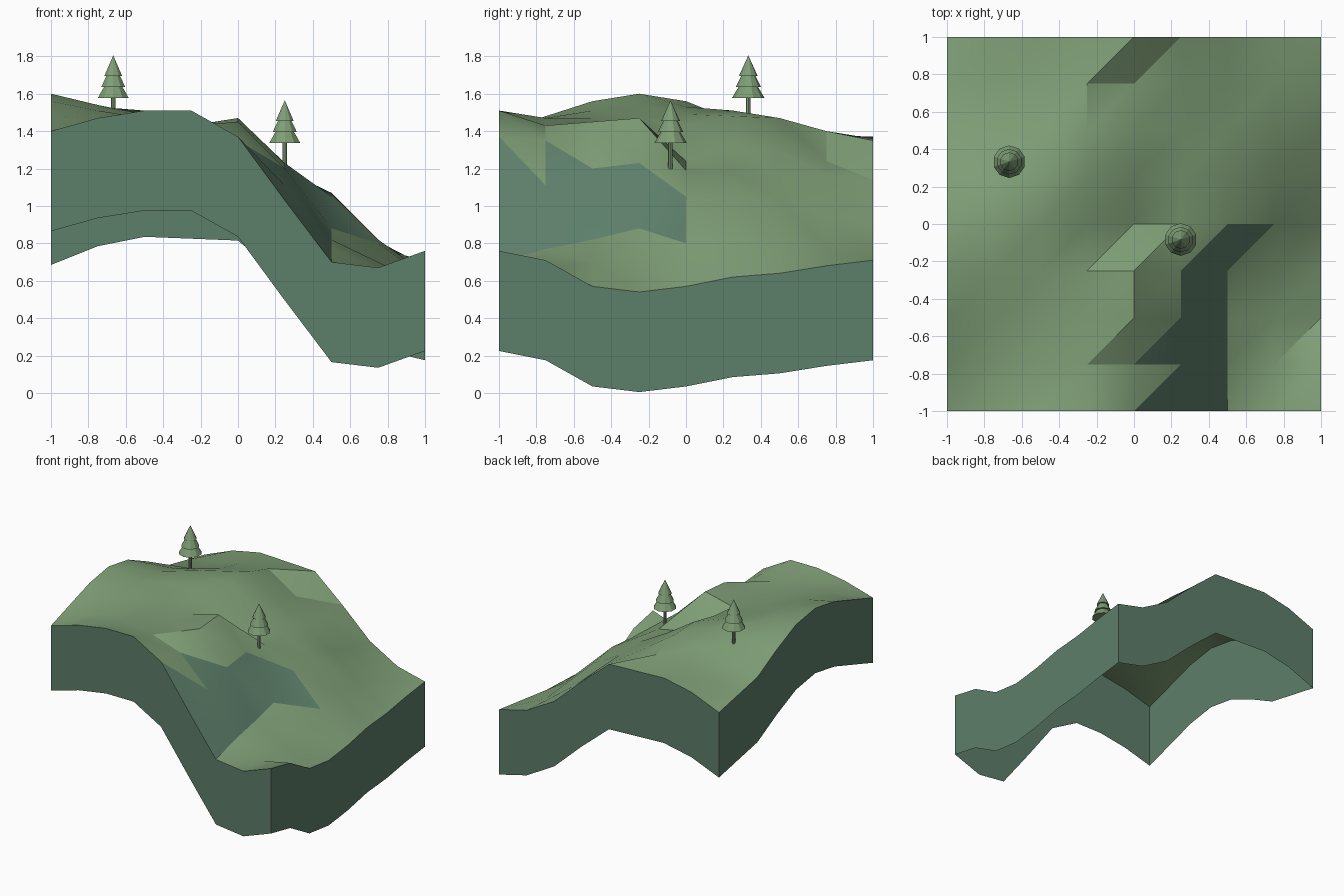
import bpy
import bmesh
import math

if "Cube" in bpy.data.objects:
    bpy.data.objects.remove(bpy.data.objects["Cube"])


def material(name, colour):
    mat = bpy.data.materials.new(name)
    mat.use_nodes = True
    mat.diffuse_color = (*colour, 1)
    mat.node_tree.nodes["Principled BSDF"].inputs["Base Color"].default_value = (*colour, 1)
    return mat


grass = material("grass green", (0.21, 0.34, 0.18))
rock = material("rock teal", (0.108, 0.21, 0.142))


def make_object(name, bm, *mats):
    mesh = bpy.data.meshes.new(name)
    bm.to_mesh(mesh)
    bm.free()
    for mat in mats:
        mesh.materials.append(mat)
    obj = bpy.data.objects.new(name, mesh)
    bpy.context.collection.objects.link(obj)
    return obj


# Ground heights in hundredths, one row per grid line from front to back
rows = [
    "140 147 151 151 137 103 70 67 76",
    "148 147 147 143 135 111 77 66 71",
    "156 151 147 143 145 120 82 70 57",
    "160 154 147 141 147 123 88 68 54",
    "156 153 149 143 124 119 105 80 57",
    "145 146 151 148 132 118 107 82 62",
    "132 136 143 147 130 117 103 81 64",
    "127 132 138 140 124 116 94 77 68",
    "122 132 137 136 135 114 91 77 71",
]
heights = [[int(h) / 100 for h in row.split()] for row in rows]
cells = len(rows) - 1
step = 2 / cells
thickness = 0.535


def place(i, j):
    return (i * step - 1, j * step - 1, heights[j][i])


# Grid cells (column, row) whose lower or upper triangle is bare rock
rock_lower = {(4, 0), (5, 0), (4, 1), (5, 1), (5, 2), (5, 3)}
rock_upper = {(5, 0), (5, 1), (5, 2), (6, 3)}

# Hillside surface, creased where grass meets rock
bm = bmesh.new()
grid = [[bm.verts.new(place(i, j)) for i in range(cells + 1)] for j in range(cells + 1)]
for j in range(cells):
    for i in range(cells):
        a, b = grid[j][i], grid[j][i + 1]
        c, d = grid[j + 1][i + 1], grid[j + 1][i]
        bm.faces.new((a, b, c)).material_index = int((i, j) in rock_lower)
        bm.faces.new((a, c, d)).material_index = int((i, j) in rock_upper)
for edge in bm.edges:
    edge.smooth = len({face.material_index for face in edge.link_faces}) == 1
hillside = make_object("hillside", bm, grass, rock)
bpy.ops.object.select_all(action="DESELECT")
hillside.select_set(True)
bpy.context.view_layer.objects.active = hillside
bpy.ops.object.shade_smooth_by_angle(angle=math.radians(30), keep_sharp_edges=True)

# Side walls, open underneath
line = range(cells + 1)
edges = {
    "front_wall": [(i, 0) for i in line],
    "right_wall": [(cells, j) for j in line],
    "back_wall": [(i, cells) for i in reversed(line)],
    "left_wall": [(0, j) for j in reversed(line)],
}
for name, path in edges.items():
    bm = bmesh.new()
    top = [bm.verts.new(place(*p)) for p in path]
    low = [bm.verts.new((v.co.x, v.co.y, v.co.z - thickness)) for v in top]
    for k in range(cells):
        bm.faces.new((low[k], low[k + 1], top[k + 1], top[k]))
    make_object(name, bm, rock)


def cone(bm, x, y, low, high, r_low, r_high, sides=10):
    new = bmesh.ops.create_cone(bm, cap_ends=True, segments=sides, radius1=r_low,
                                radius2=r_high, depth=high - low)
    bmesh.ops.translate(bm, verts=new["verts"], vec=(x, y, (low + high) / 2))


# Fir trees: a thin trunk under three stacked tiers
def tree(name, x, y, tip):
    bm = bmesh.new()
    cone(bm, x, y, tip - 0.375, tip - 0.2, 0.012, 0.012, 8)
    make_object(name + "_trunk", bm, grass)
    bm = bmesh.new()
    for bottom, top, wide, narrow in ((0.228, 0.14, 0.087, 0.035),
                                      (0.17, 0.09, 0.068, 0.028),
                                      (0.11, 0, 0.05, 0)):
        cone(bm, x, y, tip - bottom, tip - top, wide, narrow)
    make_object(name + "_foliage", bm, grass)


tree("left_slope_tree", -0.667, 0.333, 1.805)
tree("cliff_tree", 0.25, -0.083, 1.565)
